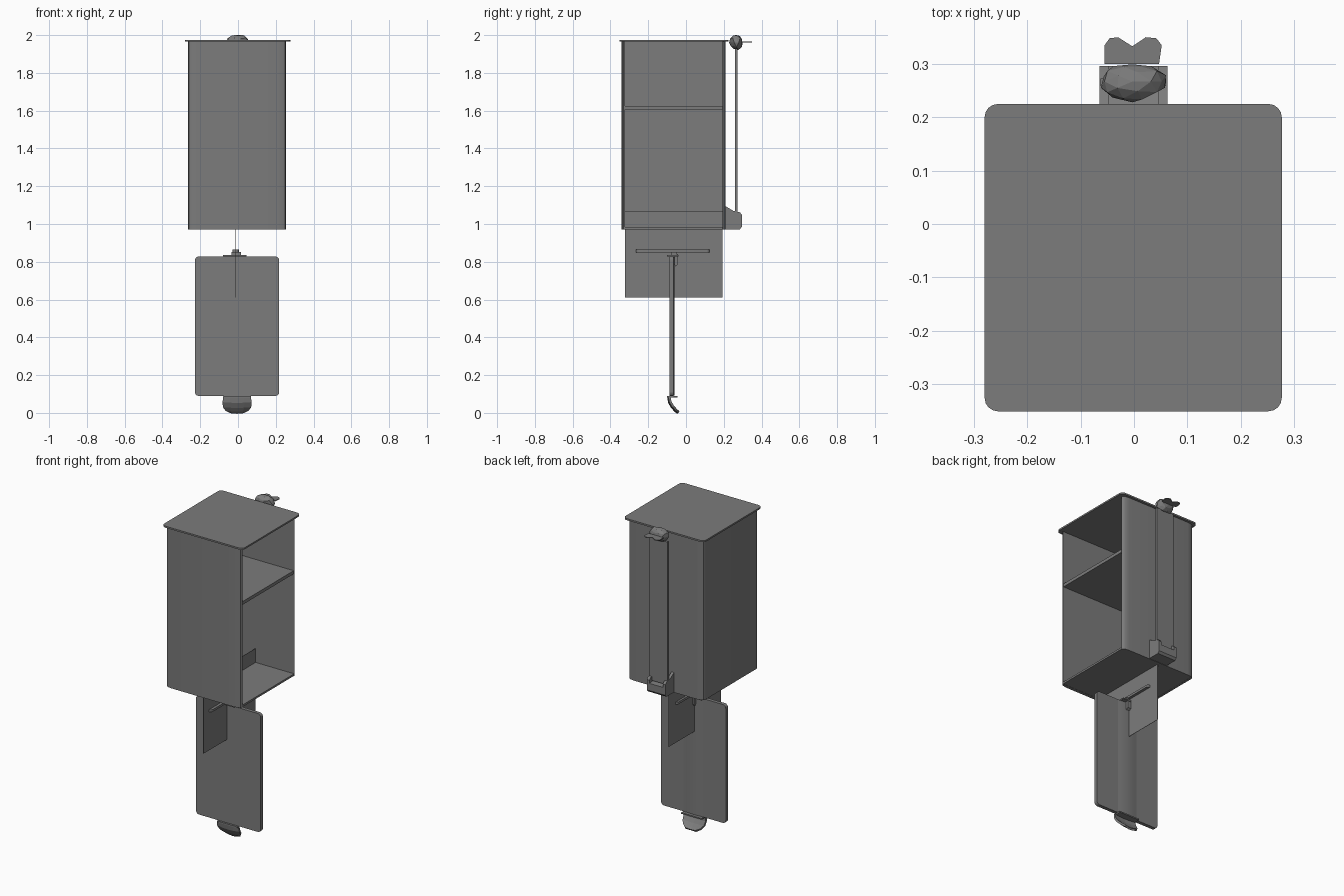
import bpy, bmesh, math, random
from mathutils import Vector

if "Cube" in bpy.data.objects:
    bpy.data.objects.remove(bpy.data.objects["Cube"])

random.seed(4)
grey = bpy.data.materials.new("mid_grey")
grey.diffuse_color = (0.2, 0.2, 0.2, 1)
grey.use_nodes = True
grey.node_tree.nodes["Principled BSDF"].inputs["Base Color"].default_value = grey.diffuse_color


def finish(name, bm, smooth=False):
    bmesh.ops.recalc_face_normals(bm, faces=bm.faces)
    me = bpy.data.meshes.new(name)
    bm.to_mesh(me)
    bm.free()
    me.materials.append(grey)
    ob = bpy.data.objects.new(name, me)
    bpy.context.collection.objects.link(ob)
    if smooth:
        bpy.ops.object.select_all(action='DESELECT')
        ob.select_set(True)
        bpy.context.view_layer.objects.active = ob
        bpy.ops.object.shade_smooth_by_angle(angle=math.radians(35))
    return ob


def prism(name, pts, axis, lo, hi, smooth=False):
    """Extrude a 2D outline along an axis (remaining axes in x, y, z order)."""
    bm = bmesh.new()

    def co(p, d):
        c = list(p)
        c.insert("xyz".index(axis), d)
        return c
    face = bm.faces.new([bm.verts.new(co(p, lo)) for p in pts])
    r = bmesh.ops.extrude_face_region(bm, geom=[face])
    vs = [v for v in r["geom"] if isinstance(v, bmesh.types.BMVert)]
    off = Vector(co((0, 0), hi - lo))
    bmesh.ops.translate(bm, verts=vs, vec=off)
    return finish(name, bm, smooth)


def rounded(x0, x1, y0, y1, r, n=4):
    """Rounded rectangle outline."""
    pts = []
    for k, (cx, cy) in enumerate([(x1 - r, y1 - r), (x0 + r, y1 - r),
                                  (x0 + r, y0 + r), (x1 - r, y0 + r)]):
        for i in range(n + 1):
            a = math.pi / 2 * (k + i / n)
            pts.append((cx + r * math.cos(a), cy + r * math.sin(a)))
    return pts


def rect(x0, x1, y0, y1):
    return [(x0, y0), (x1, y0), (x1, y1), (x0, y1)]


# Cabinet: three walls with softly curved edges, open on the right
wall = [(.255, -.322), (.25, -.332), (.235, -.338), (.21, -.342),
        (-.22, -.342), (-.245, -.338), (-.26, -.33), (-.265, -.318),
        (-.265, .19), (-.26, .2), (-.245, .207), (-.22, .21),
        (.21, .21), (.235, .207), (.25, .2), (.255, .192),
        (-.252, .192), (-.252, -.322)]
prism("cabinet_walls", wall, "z", .97, 1.967, True)
prism("cabinet_floor", rect(-.255, .253, -.325, .195), "z", .971, .983)
prism("cabinet_shelf", rect(-.255, .25, -.325, .195), "z", 1.605, 1.625)
prism("cabinet_top", rounded(-.28, .277, -.351, .225, .025), "z", 1.965, 1.975)

# Upright plate passing through the floor
prism("hanging_plate", rect(-.322, .192, .61, 1.07), "x", -.015, -.013)

# Door below, with a raised centre strip on its back
prism("lower_panel", rounded(-.228, .218, .09, .828, .02), "y", -.088, -.066)
strip = [(-.08 + .15 * i / 8, -.067 + .007 * math.sin(math.pi * i / 8))
         for i in range(9)]
prism("panel_strip", strip, "z", .092, .826, True)

# Tongue at the bottom of the door
prism("tongue_collar", rect(-.075, .065, -.1, -.045), "z", .082, .09)
bm = bmesh.new()
rows = [(.085, -.088, .072), (.055, -.083, .076), (.03, -.068, .074),
        (.012, -.052, .06), (0, -.038, .035)]
grid = []
for z, y, w in rows:
    grid.append([bm.verts.new((-.005 + w * t, y - .006 * (1 - t * t), z + .004 * t * t))
                 for t in (-1, -.5, 0, .5, 1)])
for a, b in zip(grid, grid[1:]):
    for i in range(4):
        bm.faces.new((a[i], a[i + 1], b[i + 1], b[i]))
tongue = finish("bottom_tongue", bm)
solid = tongue.modifiers.new("thickness", 'SOLIDIFY')
solid.thickness = .012
solid.offset = 0

# Handle bar and bracket on top of the door
prism("handle_bar", rounded(-.028, .004, -.265, .125, .0155), "z", .85, .864, True)
prism("bracket_plate", rect(-.08, .045, -.1, -.04), "z", .828, .835)
prism("bracket_post", rect(-.035, .015, -.078, -.05), "z", .83, .853)
prism("bracket_hook", [(-.068, .84), (-.068, .8), (-.055, .775), (-.043, .785),
                       (-.043, .84)], "x", -.025, .01)

# Strap on the back of the cabinet
prism("back_strap", rect(-.063, .06, .259, .273), "z", 1.04, 1.93)

# Lower strap bracket: wedge body with two side cheeks
prism("strap_bracket", [(.208, .972), (.285, .972), (.296, .985), (.296, 1.03),
                        (.25, 1.035), (.208, 1.06)], "x", -.05, .05)
for x in (-.065, .045):
    prism("bracket_cheek", [(.208, .972), (.285, .972), (.296, .985), (.296, 1.05),
                            (.285, 1.062), (.25, 1.07), (.208, 1.095)],
          "x", x, x + .018)

# Faceted knot at the top of the strap
bm = bmesh.new()
bmesh.ops.create_icosphere(bm, subdivisions=2, radius=1)
for v in bm.verts:
    k = random.uniform(.85, 1.08)
    v.co = Vector((-.003 + .063 * k * v.co.x, .267 + .037 * k * v.co.y,
                   1.953 + .043 * k * v.co.z))
top = max(v.co.z for v in bm.verts)
for v in bm.verts:
    v.co.z += 2 - top
finish("strap_knot", bm)

# Notched leaf behind the knot
leaf = [(-.055, .3), (.047, .3), (.052, .335), (.042, .348), (.022, .35),
        (-.003, .333), (-.03, .35), (-.046, .348), (-.055, .335)]
prism("notched_leaf", leaf, "z", 1.962, 1.967)
